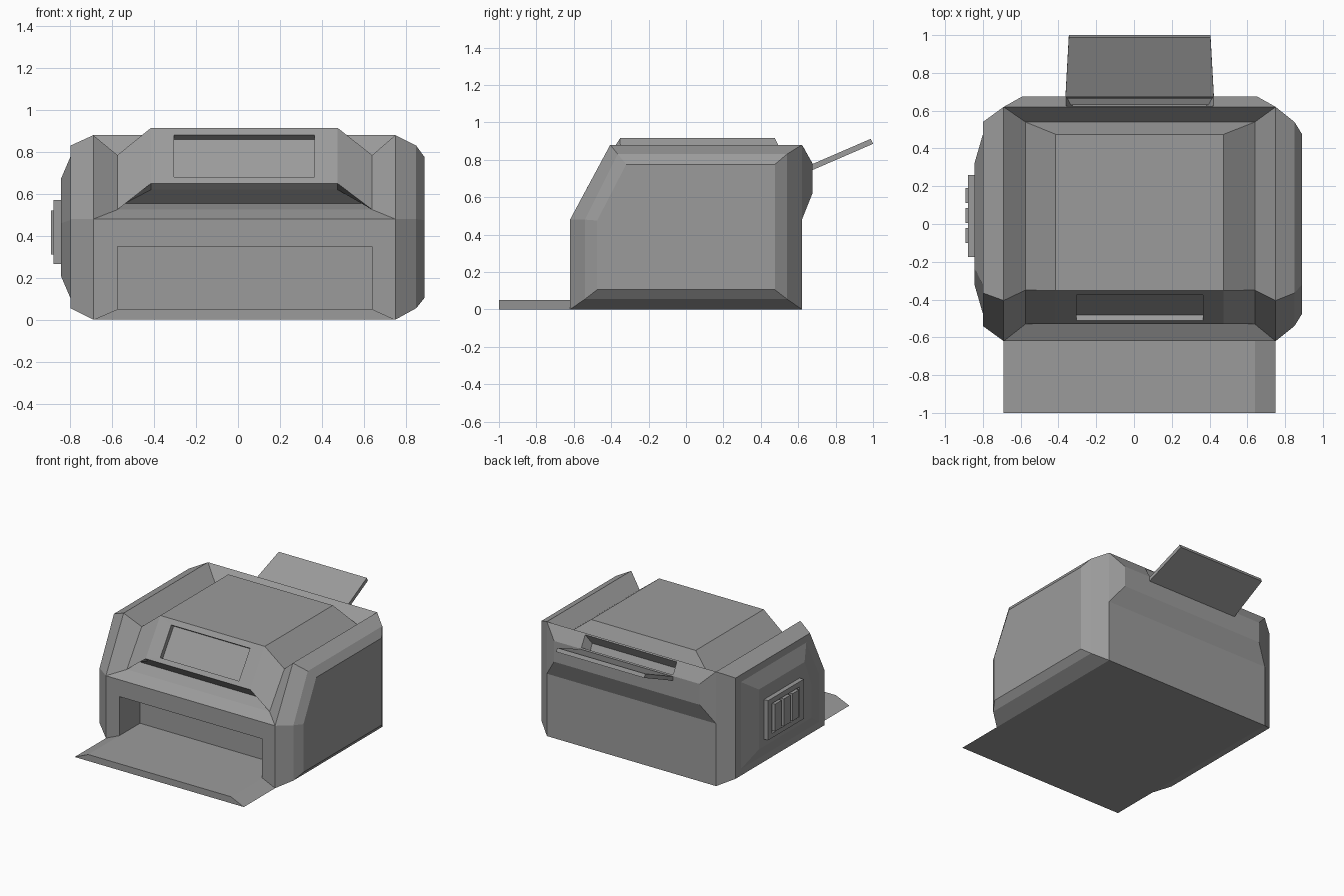
import bpy
import bmesh
from mathutils import Vector

cube = bpy.data.objects.get("Cube")
if cube:
    bpy.data.objects.remove(cube, do_unlink=True)

GREY = (0.33, 0.33, 0.33, 1)
grey = bpy.data.materials.new("warm_grey_plastic")
grey.use_nodes = True
grey.diffuse_color = GREY
grey.node_tree.nodes["Principled BSDF"].inputs["Base Color"].default_value = GREY

X0, X1 = -0.69, 0.75    # body sides
P0, P1 = -0.575, 0.64   # inset panels
R0, R1 = -0.415, 0.475  # raised lid


class Shell:
    """Collects faces and joins them into one object."""

    def __init__(self):
        self.bm = bmesh.new()

    def face(self, points):
        self.bm.faces.new([self.bm.verts.new(p) for p in points])

    def loft(self, *rings, skip=()):
        for a, b in zip(rings, rings[1:]):
            for i in range(len(a)):
                j = (i + 1) % len(a)
                if i not in skip:
                    self.face([a[i], a[j], b[j], b[i]])

    def build(self, name):
        bmesh.ops.remove_doubles(self.bm, verts=self.bm.verts, dist=0.0005)
        bmesh.ops.recalc_face_normals(self.bm, faces=self.bm.faces)
        mesh = bpy.data.meshes.new(name)
        self.bm.to_mesh(mesh)
        self.bm.free()
        mesh.materials.append(grey)
        obj = bpy.data.objects.new(name, mesh)
        bpy.context.collection.objects.link(obj)
        return obj


def side(x, half, low, knee, top, brow):
    """Side outline with a sloped front."""
    outline = [(-half, low), (-half, knee), (brow, top),
               (half, top), (half, knee), (half, low)]
    return [(x, y, z) for y, z in outline]


def quad(xa, xb, low, high):
    """Ring from a lower and an upper (y, z) edge."""
    return [(xa, *low), (xb, *low), (xb, *high), (xa, *high)]


def deck(xa, xb, lip, brow, back):
    """Ring that runs over the sloped front and the top."""
    return [(xa, *lip), (xb, *lip), (xb, *brow),
            (xb, *back), (xa, *back), (xa, *brow)]


def shifted(ring, offset):
    return [tuple(Vector(p) + Vector(offset)) for p in ring]


def prism(name, ring_a, ring_b):
    shell = Shell()
    shell.face(ring_a)
    shell.face(ring_b)
    shell.loft(ring_a, ring_b)
    return shell.build(name)


def box(name, xs, ys, zs):
    ring = quad(xs[0], xs[1], (ys[0], zs[0]), (ys[0], zs[1]))
    return prism(name, ring, shifted(ring, (0, ys[1] - ys[0], 0)))


body = Shell()

# bevelled side panels
outer = (0.62, 0.0, 0.48, 0.88, -0.405)
middle = (0.54, 0.055, 0.48, 0.83, -0.365)
inner = (0.475, 0.105, 0.475, 0.775, -0.32)
pad = (0.32, 0.21, 0.46, 0.67, -0.235)
right = [side(X0, *outer), side(-0.80, *middle), side(-0.80, *inner), side(-0.845, *pad)]
left = [side(X1, *outer), side(0.85, *middle), side(0.89, *inner)]
for rings in (right, left):
    body.loft(*rings)
    body.face(rings[-1])

# underside and lower back
body.face(quad(X0, X1, (-0.62, 0), (0.62, 0)))
body.face(quad(X0, X1, (0.62, 0), (0.62, 0.48)))

# front wall with paper exit
front = quad(X0, X1, (-0.62, 0), (-0.62, 0.48))
mouth = quad(P0, P1, (-0.62, 0.05), (-0.62, 0.35))
mouth_end = shifted(mouth, (0, 0.25, 0))
body.loft(front, mouth, mouth_end)
body.face(mouth_end)

# valley round the raised lid
rim = deck(X0, X1, (-0.62, 0.48), (-0.405, 0.88), (0.62, 0.88))
valley = deck(P0, P1, (-0.53, 0.525), (-0.35, 0.785), (0.54, 0.785))
lid = deck(R0, R1, (-0.53, 0.65), (-0.352, 0.915), (0.475, 0.915))
body.loft(rim, valley)
body.loft(valley, lid, skip=(0,))
body.face(lid[2:])

# slot under the lid
slot = [valley[0], valley[1], lid[1], lid[0]]
slot_end = quad(-0.54, 0.60, (-0.43, 0.555), (-0.50, 0.62))
slot_end[2], slot_end[3] = (R1, -0.50, 0.62), (R0, -0.50, 0.62)
body.loft(slot, slot_end)
body.face(slot_end)

# recessed display in the sloped lid face
slope = [lid[0], lid[1], lid[2], lid[5]]
display = quad(-0.305, 0.365, (-0.51, 0.68), (-0.375, 0.88))
display_end = shifted(display, (0, 0.029, -0.02))
body.loft(slope, display, display_end)
body.face(display_end)

# bulge on the back with the paper feed slot
back = quad(X0, X1, (0.62, 0.48), (0.62, 0.88))
bulge = quad(-0.59, 0.65, (0.676, 0.62), (0.676, 0.78))
body.loft(back, bulge, skip=(2,))
body.face(bulge)
feed_face = [bulge[3], bulge[2], back[2], back[3]]
feed = quad(-0.36, 0.42, (0.672, 0.788), (0.626, 0.87))
feed_end = quad(-0.325, 0.385, (0.63, 0.72), (0.59, 0.80))
body.loft(feed_face, feed, feed_end)
body.face(feed_end)
body.build("printer_body")

# output tray with sloped sides
tray = [(X0, -0.62, 0), (X1, -0.62, 0), (P1, -0.62, 0.05), (P0, -0.62, 0.05)]
prism("output_tray", tray, shifted(tray, (0, -0.38, 0)))

# paper support rising from the feed slot
support = quad(-0.365, 0.425, (0.642, 0.73), (0.63, 0.757))
support_end = quad(-0.345, 0.405, (1.0, 0.885), (0.988, 0.912))
prism("paper_support", support, support_end)

# vent block with a recess and three bars
vent = Shell()


def vent_ring(x, ya, yb, za, zb):
    return [(x, ya, za), (x, yb, za), (x, yb, zb), (x, ya, zb)]


vent_rings = [vent_ring(-0.84, -0.175, 0.26, 0.265, 0.57),
              vent_ring(-0.88, -0.175, 0.26, 0.265, 0.57),
              vent_ring(-0.88, -0.125, 0.21, 0.30, 0.53),
              vent_ring(-0.86, -0.125, 0.21, 0.30, 0.53)]
vent.loft(*vent_rings)
vent.face(vent_rings[0])
vent.face(vent_rings[-1])
vent.build("vent_frame")
for i, y in enumerate((-0.06, 0.045, 0.15)):
    box(f"vent_bar_{i + 1}", (-0.892, -0.858), (y - 0.04, y + 0.04), (0.31, 0.52))
